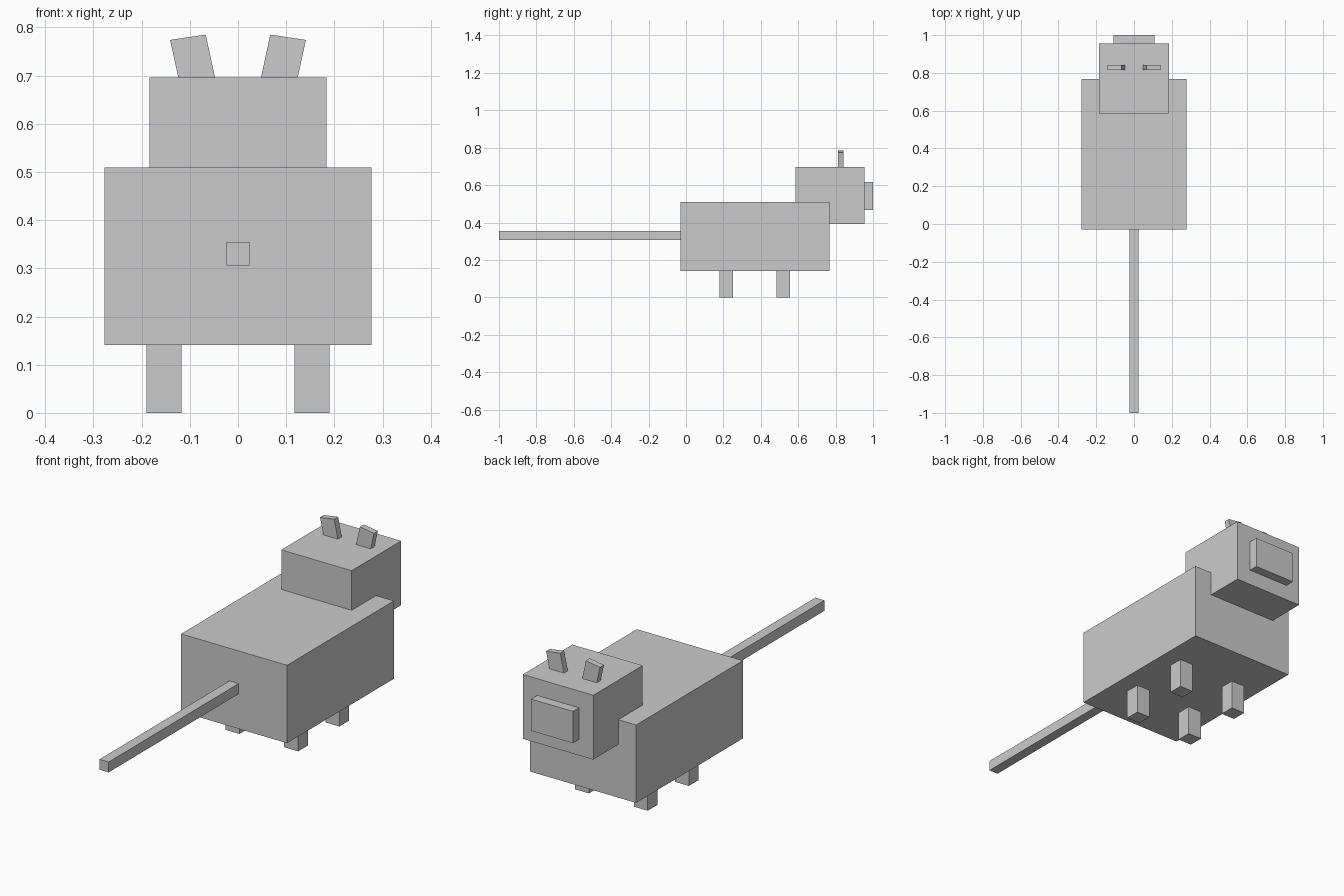
import bpy
import bmesh

if "Cube" in bpy.data.objects:
    bpy.data.objects.remove(bpy.data.objects["Cube"])


def prism(name, profile, y0, y1):
    """Extrude an x-z outline from y0 to y1."""
    bm = bmesh.new()
    face = bm.faces.new([bm.verts.new((x, y0, z)) for x, z in profile])
    new = bmesh.ops.extrude_face_region(bm, geom=[face])["geom"]
    verts = [v for v in new if isinstance(v, bmesh.types.BMVert)]
    bmesh.ops.translate(bm, verts=verts, vec=(0, y1 - y0, 0))
    bmesh.ops.recalc_face_normals(bm, faces=bm.faces)
    mesh = bpy.data.meshes.new(name)
    bm.to_mesh(mesh)
    bm.free()
    obj = bpy.data.objects.new(name, mesh)
    bpy.context.collection.objects.link(obj)
    return obj


def box(name, x0, x1, y0, y1, z0, z1):
    return prism(name, [(x0, z0), (x1, z0), (x1, z1), (x0, z1)], y0, y1)


# Torso, head, snout and tail
box("body", -0.277, 0.277, -0.029, 0.768, 0.141, 0.509)
box("head", -0.184, 0.184, 0.586, 0.955, 0.392, 0.696)
box("snout", -0.109, 0.109, 0.955, 1.0, 0.467, 0.617)
box("tail", -0.024, 0.024, -1.0, -0.029, 0.306, 0.355)

# Legs and outward-leaning ears on both sides
ear = [(0.041, 0.665), (0.117, 0.665), (0.141, 0.774), (0.067, 0.785)]
for side, s in (("left", -1), ("right", 1)):
    for end, y in (("back", 0.178), ("front", 0.485)):
        xs = sorted((s * 0.117, s * 0.190))
        box(f"{end}_{side}_leg", *xs, y, y + 0.072, 0, 0.141)
    prism(f"{side}_ear", [(s * x, z) for x, z in ear], 0.814, 0.843)
